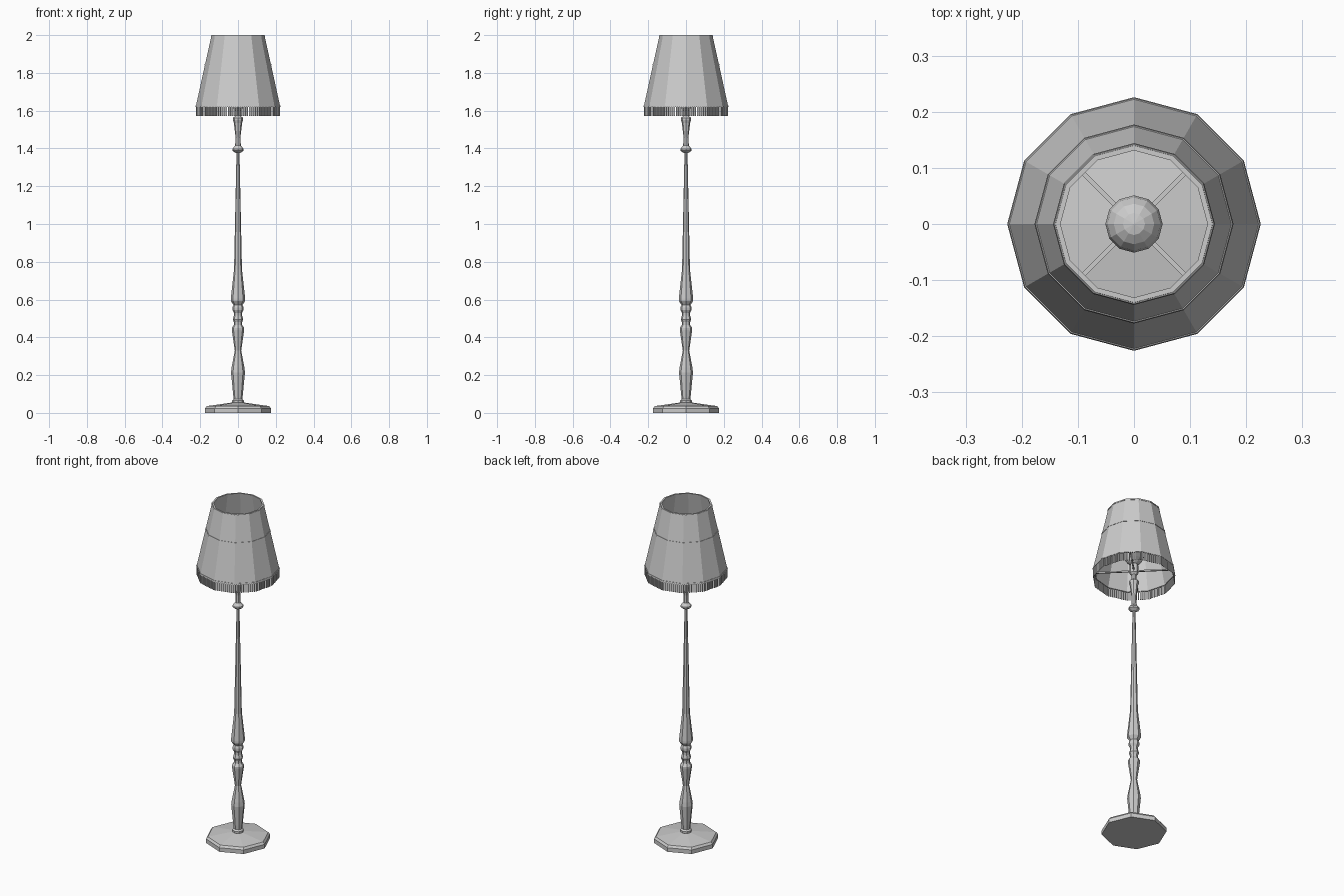
import bpy, bmesh
from math import cos, sin, pi
from mathutils import Vector, Matrix

if "Cube" in bpy.data.objects:
    bpy.data.objects.remove(bpy.data.objects["Cube"])


def finish(name, bm):
    bmesh.ops.recalc_face_normals(bm, faces=bm.faces)
    mesh = bpy.data.meshes.new(name)
    bm.to_mesh(mesh)
    bm.free()
    ob = bpy.data.objects.new(name, mesh)
    bpy.context.collection.objects.link(ob)
    return ob


def lathe(name, profile, sides, closed=False):
    """Spin (radius, z) points; a closed profile makes a hollow ring."""
    bm = bmesh.new()
    rings = [[bm.verts.new((r * cos(2 * pi * i / sides), r * sin(2 * pi * i / sides), z))
              for i in range(sides)] for r, z in profile]
    pairs = list(zip(rings, rings[1:]))
    if closed:
        pairs.append((rings[-1], rings[0]))
    else:
        bm.faces.new(rings[0])
        bm.faces.new(rings[-1])
    for a, b in pairs:
        for i in range(sides):
            j = (i + 1) % sides
            bm.faces.new((a[i], a[j], b[j], b[i]))
    return finish(name, bm)


def add_box(bm, centre, size, angle):
    m = Matrix.Translation(centre) @ Matrix.Rotation(angle, 4, 'Z') @ Matrix.Diagonal((*size, 1))
    bmesh.ops.create_cube(bm, size=1, matrix=m)


# Octagonal stepped foot
lathe("base", [(.175, 0), (.175, .024), (.165, .036), (.03, .055)], 8)

# Turned pole with lower baluster, collars, long taper and upper knop
lathe("pole", [(.028, .05), (.031, .056), (.031, .066), (.023, .074), (.026, .10),
               (.037, .215), (.034, .24), (.017, .33), (.033, .44), (.033, .45),
               (.022, .465), (.022, .48), (.028, .495), (.022, .515), (.022, .53),
               (.030, .545), (.030, .558), (.024, .572), (.038, .592), (.038, .605),
               (.021, .76), (.008, 1.375), (.015, 1.378), (.030, 1.388), (.030, 1.398),
               (.015, 1.415), (.013, 1.46), (.022, 1.535), (.027, 1.55), (.027, 1.562),
               (.014, 1.572), (.012, 1.62)], 8)

# Lamp holder and bulb
lathe("socket", [(.012, 1.60), (.024, 1.612), (.024, 1.66), (.018, 1.67)], 8)
bm = bmesh.new()
bmesh.ops.create_uvsphere(bm, u_segments=12, v_segments=8, radius=.051,
                          matrix=Matrix.Translation((0, 0, 1.715)))
finish("bulb", bm)

# Tapered twelve-sided shade
Z0, Z1, R0, R1 = 1.62, 2.0, .224, .14
WALL = .009


def shade_r(z):
    return R0 + (R1 - R0) * (z - Z0) / (Z1 - Z0)


lathe("shade", [(R0, Z0), (R1, Z1), (R1 - WALL, Z1), (R0 - WALL, Z0)], 12, True)

# Slim trim bands around the shade
for name, z in (("lower_trim", Z0), ("middle_trim", 1.84), ("upper_trim", 1.99)):
    a, b = z, z + .008
    lathe(name, [(shade_r(a) + .002, a), (shade_r(b) + .002, b),
                 (shade_r(b) - .003, b), (shade_r(a) - .003, a)], 12, True)

# Four diagonal support arms
bm = bmesh.new()
for k in range(4):
    a = pi / 4 + k * pi / 2
    add_box(bm, (.107 * cos(a), .107 * sin(a), 1.626), (.206, .008, .008), a)
finish("shade_arms", bm)

# Fringe of thin strips hanging along each side of the shade
bm = bmesh.new()
PER_SIDE = 10
for s in range(12):
    p = Vector((cos(s * pi / 6), sin(s * pi / 6), 0)) * (R0 - .002)
    q = Vector((cos((s + 1) * pi / 6), sin((s + 1) * pi / 6), 0)) * (R0 - .002)
    for i in range(PER_SIDE):
        c = p.lerp(q, (i + .5) / PER_SIDE)
        c.z = 1.597
        add_box(bm, c, (.004, .007, .052), (s + .5) * pi / 6)
finish("fringe", bm)
